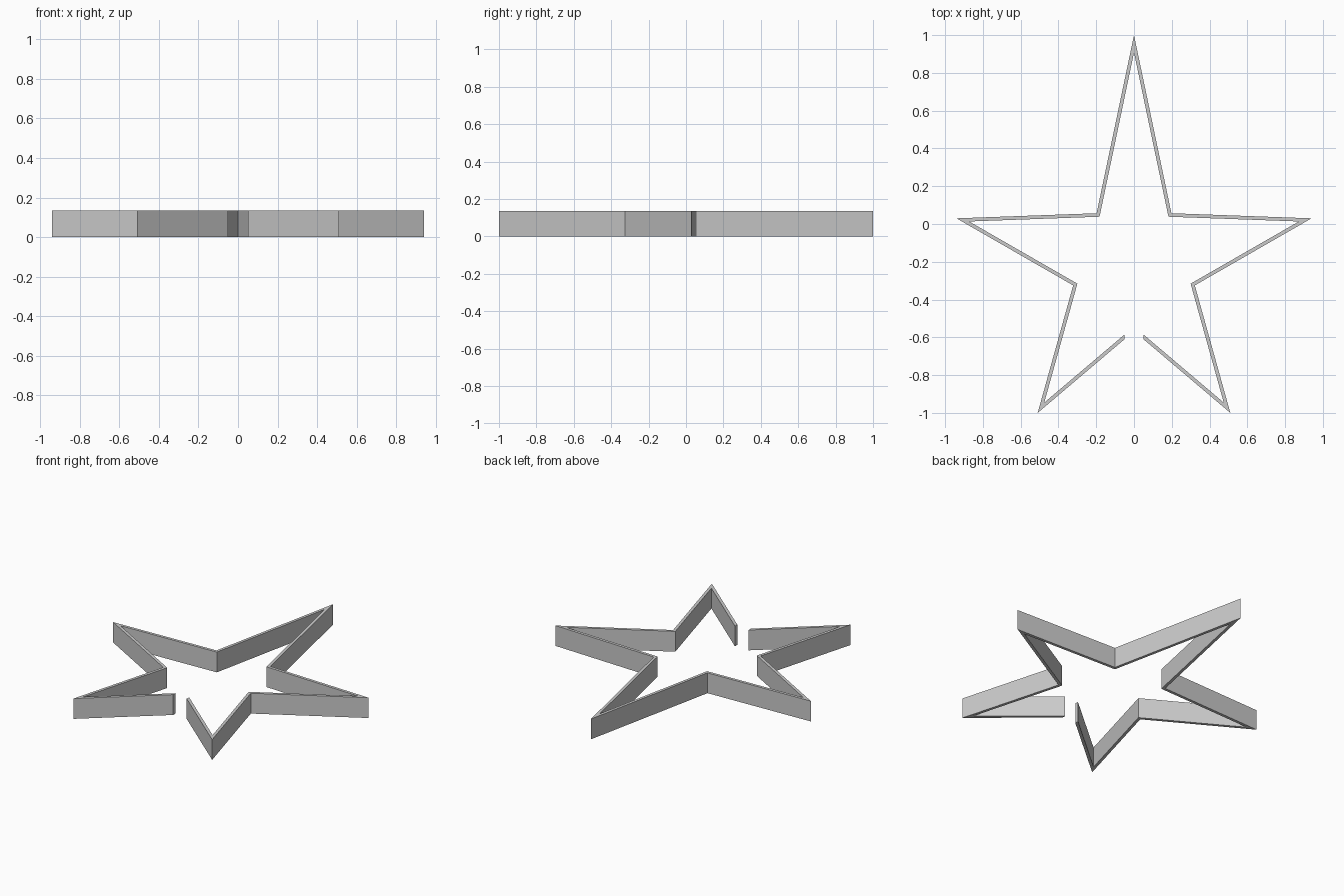
import bpy
import bmesh
from mathutils import Vector
from mathutils.geometry import intersect_line_line_2d as _seg, intersect_line_line

cube = bpy.data.objects.get("Cube")
if cube:
    bpy.data.objects.remove(cube, do_unlink=True)

HEIGHT = 0.135
WALL = 0.019

# Right half of the outer outline, from the top point to the open end
outer = [Vector((x, y, 0)) for x, y in (
    (0, 1), (0.198, 0.057), (0.94, 0.03), (0.322, -0.325),
    (0.51, -1), (0.05, -0.61))]


def inset_outline(points, wall):
    """Offset the path inward with mitred corners and ends cut along y."""
    lines = [(points[0], points[0] + Vector((0, 1, 0)))]
    for a, b in zip(points, points[1:]):
        d = (b - a).normalized()
        shift = Vector((d.y, -d.x, 0)) * wall
        lines.append((a + shift, b + shift))
    lines.append((points[-1], points[-1] + Vector((0, 1, 0))))
    return [intersect_line_line(*p, *q)[0] for p, q in zip(lines, lines[1:])]


inner = inset_outline(outer, WALL)

# Strip wall of the star-shaped cutter
bm = bmesh.new()
rings = []
for o, i in zip(outer, inner):
    up = Vector((0, 0, HEIGHT))
    rings.append([bm.verts.new(p) for p in (o, i, i + up, o + up)])
for r, s in zip(rings, rings[1:]):
    for k in range(4):
        n = (k + 1) % 4
        bm.faces.new((r[k], r[n], s[n], s[k]))
bm.faces.new(rings[-1])  # cap at the open end

# Mirror the half to the other side and weld at the top point
half = bm.verts[:] + bm.edges[:] + bm.faces[:]
copy = bmesh.ops.duplicate(bm, geom=half)["geom"]
for v in copy:
    if isinstance(v, bmesh.types.BMVert):
        v.co.x = -v.co.x
bmesh.ops.remove_doubles(bm, verts=bm.verts[:], dist=0.0005)
bmesh.ops.recalc_face_normals(bm, faces=bm.faces[:])

mesh = bpy.data.meshes.new("star_wall")
bm.to_mesh(mesh)
bm.free()
star = bpy.data.objects.new("star_wall", mesh)
bpy.context.collection.objects.link(star)

# Plain grey
grey = bpy.data.materials.new("light_grey")
grey.use_nodes = True
colour = (0.6, 0.6, 0.6, 1)
grey.diffuse_color = colour
grey.node_tree.nodes["Principled BSDF"].inputs["Base Color"].default_value = colour
mesh.materials.append(grey)
